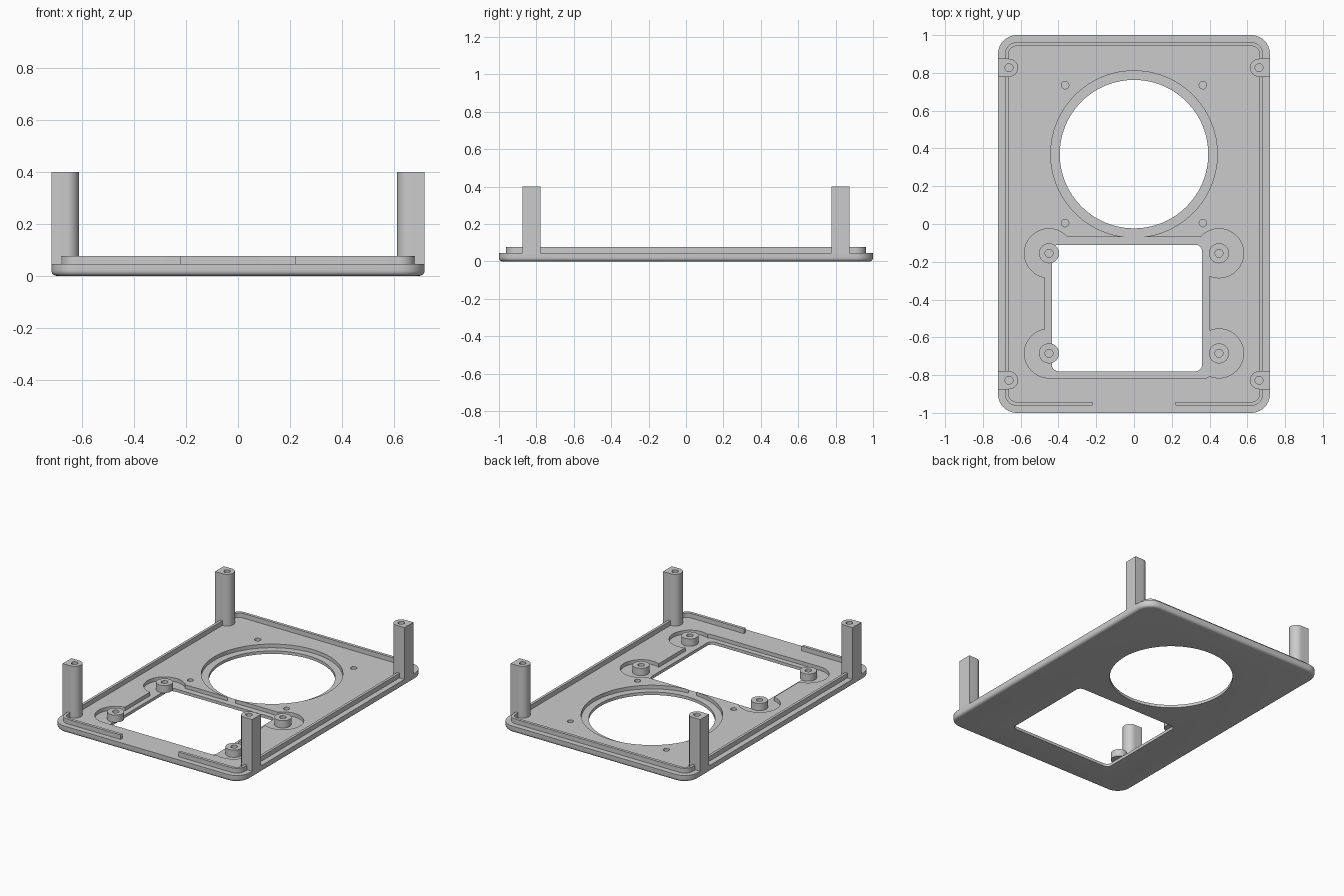
import bpy, bmesh, math

if "Cube" in bpy.data.objects:
    bpy.data.objects.remove(bpy.data.objects["Cube"], do_unlink=True)

grey = bpy.data.materials.new("light grey plastic")
grey.use_nodes = True
COLOUR = (0.6, 0.6, 0.6, 1)
grey.diffuse_color = COLOUR
grey.node_tree.nodes["Principled BSDF"].inputs["Base Color"].default_value = COLOUR


def arc(cx, cy, r, start, end, n):
    step = math.radians(end - start) / n
    a = math.radians(start)
    return [(cx + r * math.cos(a + step * i), cy + r * math.sin(a + step * i))
            for i in range(n + 1)]


def rounded_rect(x0, x1, y0, y1, r, n=10):
    return (arc(x1 - r, y1 - r, r, 0, 90, n) + arc(x0 + r, y1 - r, r, 90, 180, n)
            + arc(x0 + r, y0 + r, r, 180, 270, n) + arc(x1 - r, y0 + r, r, 270, 360, n))


def circle(cx, cy, r, n=32):
    return arc(cx, cy, r, 0, 360, n)[:-1]


def loft(name, layers):
    """Closed solid through a stack of (outline, z) layers."""
    bm = bmesh.new()
    rings = [[bm.verts.new((x, y, z)) for x, y in pts] for pts, z in layers]
    for low, high in zip(rings, rings[1:]):
        for i in range(len(low)):
            j = (i + 1) % len(low)
            bm.faces.new((low[i], low[j], high[j], high[i]))
    bm.faces.new(rings[0][::-1])
    bm.faces.new(rings[-1])
    bmesh.ops.recalc_face_normals(bm, faces=bm.faces)
    mesh = bpy.data.meshes.new(name)
    bm.to_mesh(mesh)
    bm.free()
    mesh.materials.append(grey)
    obj = bpy.data.objects.new(name, mesh)
    bpy.context.collection.objects.link(obj)
    return obj


def prism(name, pts, z0, z1):
    return loft(name, [(pts, z0), (pts, z1)])


def cut(target, pts, z0, z1):
    """Subtract a prism from the target, then discard the cutter."""
    cutter = prism("cutter", pts, z0, z1)
    mod = target.modifiers.new("cut", 'BOOLEAN')
    mod.operation, mod.solver, mod.object = 'DIFFERENCE', 'EXACT', cutter
    bpy.context.view_layer.objects.active = target
    bpy.ops.object.modifier_apply(modifier=mod.name)
    bpy.data.objects.remove(cutter, do_unlink=True)


TOP, FLOOR, LIP_TOP, POST_TOP = 0.045, 0.02, 0.077, 0.4
bosses = [(x, y) for x in (-0.45, 0.45) for y in (-0.155, -0.685)]

# Base plate with a rounded lower edge
layers = []
fillet = 0.02
for i in range(6):
    a = math.radians(18 * i)
    inset = fillet * (1 - math.sin(a))
    layers.append((rounded_rect(-0.72 + inset, 0.72 - inset, -1 + inset, 1 - inset, 0.1 - inset),
                   fillet * (1 - math.cos(a))))
layers.append((rounded_rect(-0.72, 0.72, -1, 1, 0.1), TOP))
plate = loft("base_plate", layers)

# Speaker opening, its stepped rim and blind screw holes
cut(plate, circle(0, 0.37, 0.441, 96), FLOOR, 0.1)
cut(plate, circle(0, 0.37, 0.393, 96), -0.1, 0.1)
for x in (-0.365, 0.365):
    for y in (0.005, 0.735):
        cut(plate, circle(x, y, 0.02, 24), 0.012, 0.1)

# Screen pocket with round lobes, and the window through it
cut(plate, rounded_rect(-0.47, 0.40, -0.815, -0.07, 0.02), FLOOR, 0.1)
for x, y in bosses:
    cut(plate, circle(x, y, 0.13, 48), FLOOR, 0.1)
cut(plate, rounded_rect(-0.435, 0.36, -0.78, -0.11, 0.035), -0.1, 0.1)

# Thin locating lip, open in the middle of the front
lip = prism("locating_lip", rounded_rect(-0.682, 0.682, -0.962, 0.962, 0.06), TOP, LIP_TOP)
cut(lip, rounded_rect(-0.664, 0.664, -0.942, 0.942, 0.042), 0, 0.1)
cut(lip, [(-0.22, -1), (0.22, -1), (0.22, -0.9), (-0.22, -0.9)], 0, 0.1)

parts = [plate, lip]

# Screw bosses around the window
for x, y in bosses:
    boss = prism("screen_boss", circle(x, y, 0.053), FLOOR, 0.07)
    cut(boss, circle(x, y, 0.021, 24), FLOOR + 0.005, 0.1)
    parts.append(boss)

# Corner posts: round inside, flat against the outer edge
for sx in (-1, 1):
    for sy in (-1, 1):
        x, y, r = 0.662, 0.827, 0.048
        outline = [(0.72, y - r), (0.72, y + r)] + arc(x, y, r, 90, 270, 16)
        post = prism("corner_post", [(sx * px, sy * py) for px, py in outline], TOP, POST_TOP)
        cut(post, circle(sx * x, sy * y, 0.021, 24), 0.2, 0.5)
        parts.append(post)

# Smooth the curved walls and keep the edges sharp
bpy.ops.object.select_all(action='DESELECT')
for obj in parts:
    obj.select_set(True)
bpy.context.view_layer.objects.active = plate
bpy.ops.object.shade_smooth_by_angle(angle=math.radians(30))
